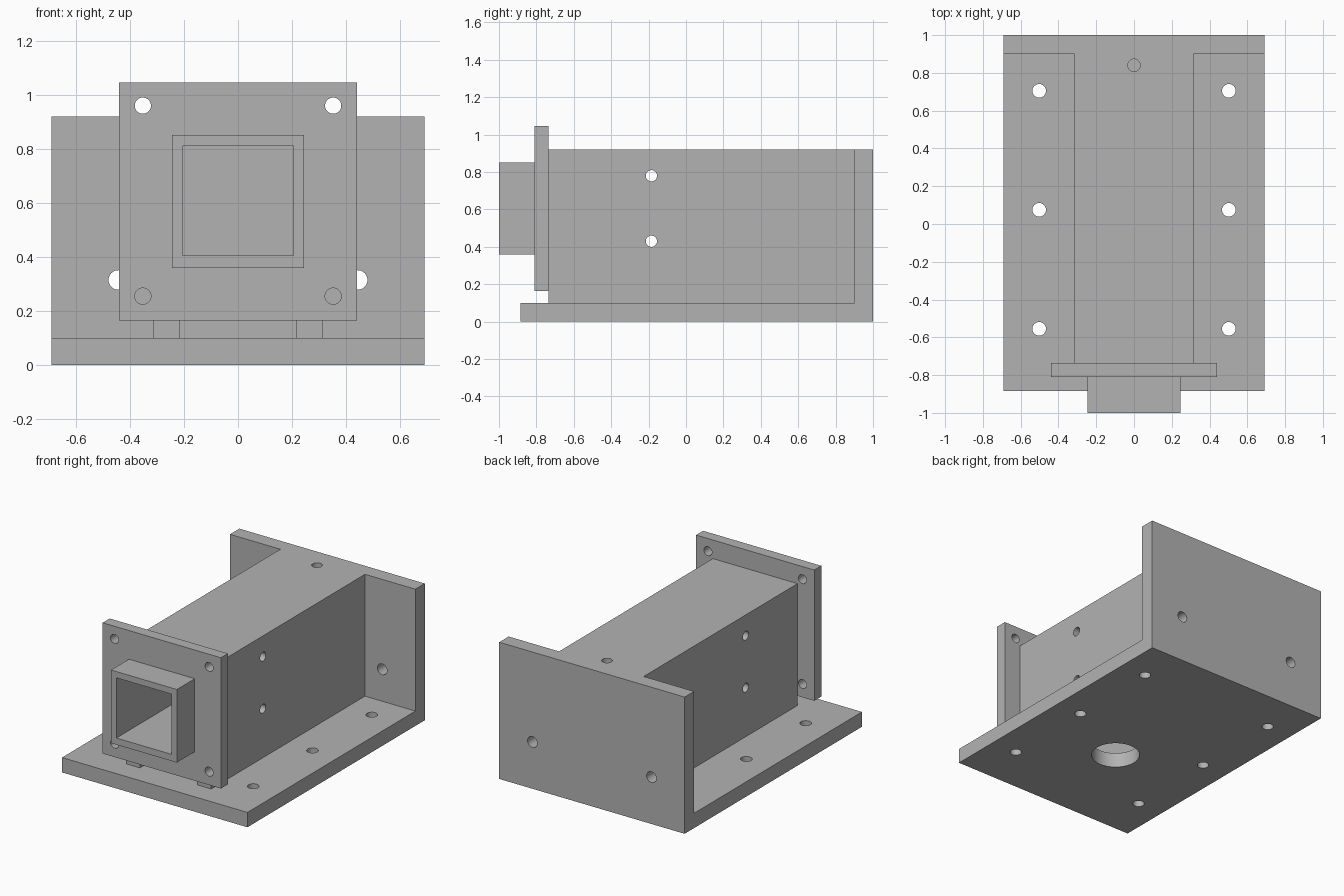
import bpy
import math

if "Cube" in bpy.data.objects:
    bpy.data.objects.remove(bpy.data.objects["Cube"])

grey = bpy.data.materials.new("plain_grey")
grey.diffuse_color = (0.45, 0.45, 0.45, 1.0)
grey.use_nodes = True
grey.node_tree.nodes["Principled BSDF"].inputs["Base Color"].default_value = grey.diffuse_color


def box(name, x0, x1, y0, y1, z0, z1):
    bpy.ops.mesh.primitive_cube_add(
        size=1, location=((x0 + x1) / 2, (y0 + y1) / 2, (z0 + z1) / 2))
    ob = bpy.context.object
    ob.name = name
    ob.scale = (x1 - x0, y1 - y0, z1 - z0)
    bpy.ops.object.transform_apply(location=True, rotation=True, scale=True)
    ob.data.materials.append(grey)
    return ob


def rod(center, radius, depth, axis):
    rot = {"x": (0, math.pi / 2, 0), "y": (math.pi / 2, 0, 0), "z": (0, 0, 0)}[axis]
    bpy.ops.mesh.primitive_cylinder_add(
        vertices=40, radius=radius, depth=depth, location=center, rotation=rot)
    ob = bpy.context.object
    bpy.ops.object.transform_apply(location=True, rotation=True, scale=True)
    ob.data.materials.append(grey)
    return ob


def combine(target, tool, operation):
    mod = target.modifiers.new("bool", "BOOLEAN")
    mod.operation = operation
    mod.solver = "EXACT"
    mod.object = tool
    bpy.context.view_layer.objects.active = target
    bpy.ops.object.modifier_apply(modifier=mod.name)
    bpy.data.objects.remove(tool, do_unlink=True)


def cut(target, tool):
    combine(target, tool, "DIFFERENCE")


def finish(ob):
    bpy.ops.object.select_all(action="DESELECT")
    ob.select_set(True)
    bpy.context.view_layer.objects.active = ob
    bpy.ops.object.shade_smooth_by_angle(angle=math.radians(30))


# Housing: base plate, back plate and long block in one piece
housing = box("housing", -0.69, 0.69, -0.885, 1.0, 0.0, 0.1)
combine(housing, box("back_plate", -0.69, 0.69, 0.9, 1.0, 0.0, 0.92), "UNION")
combine(housing, box("block", -0.315, 0.315, -0.735, 0.95, 0.05, 0.92), "UNION")

# Square tunnel and the open channel below it
cut(housing, box("tunnel", -0.205, 0.205, -0.85, 0.9, 0.405, 0.81))
cut(housing, box("channel", -0.215, 0.215, -0.85, 0.9, 0.1, 0.36))

# Mounting holes in the base and back plates
for s in (-1, 1):
    for y in (-0.555, 0.075, 0.705):
        cut(housing, rod((s * 0.502, y, 0.05), 0.036, 0.3, "z"))
    cut(housing, rod((s * 0.443, 0.95, 0.315), 0.036, 0.3, "y"))

# Side holes, top hole and the large outlet underneath
for z in (0.43, 0.78):
    cut(housing, rod((0, -0.185, z), 0.03, 1.0, "x"))
cut(housing, rod((0, 0.84, 0.9), 0.033, 0.26, "z"))
cut(housing, rod((0, -0.18, 0.03), 0.15, 0.2, "z"))
finish(housing)

# Front flange with corner holes and square opening
flange = box("front_flange", -0.44, 0.44, -0.81, -0.735, 0.165, 1.045)
cut(flange, box("opening", -0.205, 0.205, -0.9, -0.6, 0.405, 0.81))
for s in (-1, 1):
    for z in (0.255, 0.96):
        cut(flange, rod((s * 0.352, -0.77, z), 0.03, 0.3, "y"))
finish(flange)

# Square collar
collar = box("square_collar", -0.245, 0.245, -1.0, -0.81, 0.36, 0.852)
cut(collar, box("opening", -0.205, 0.205, -1.1, -0.7, 0.405, 0.81))
finish(collar)
